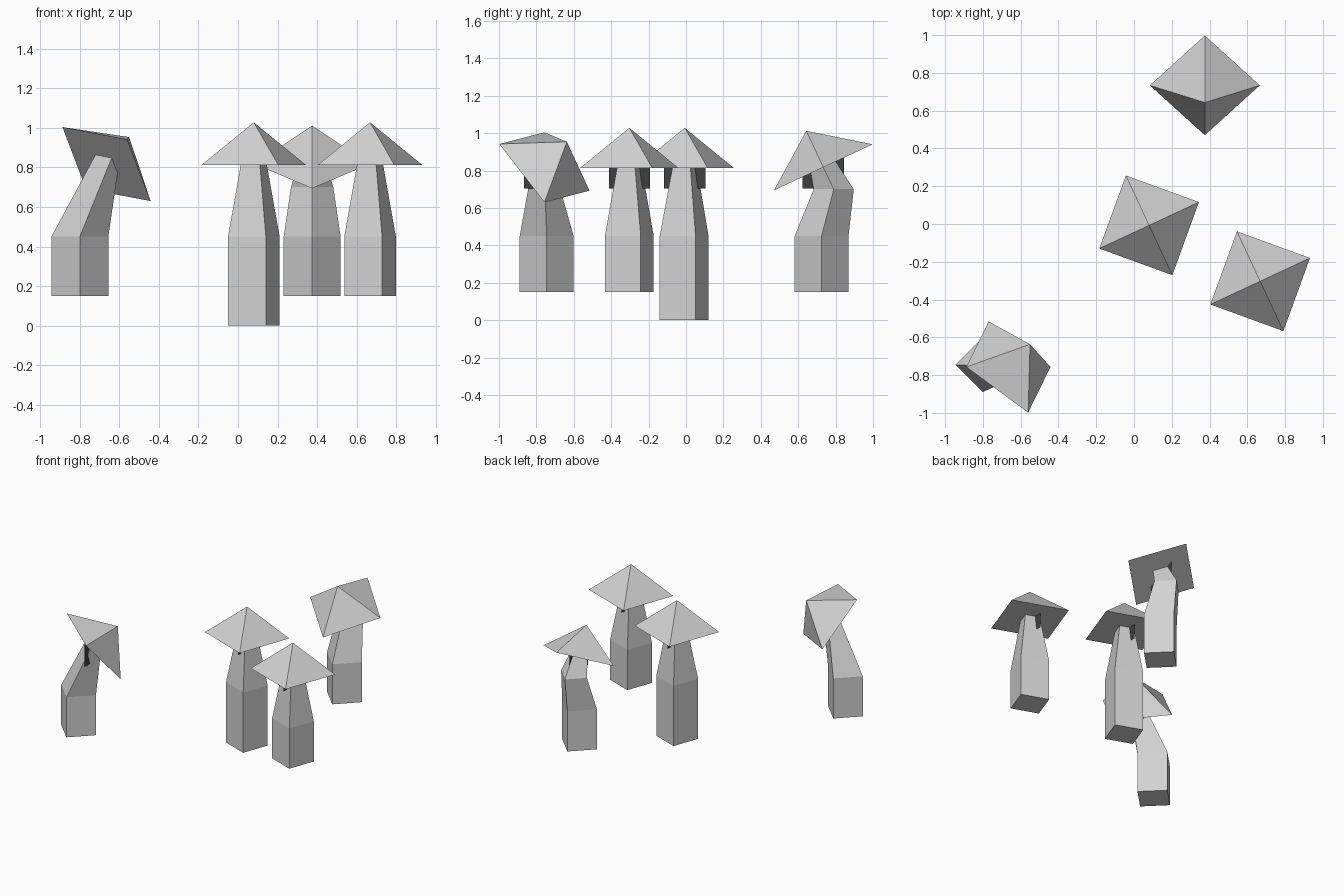
import bpy
import bmesh
from math import radians, cos, sin, pi
from mathutils import Vector, Euler

cube = bpy.data.objects.get("Cube")
if cube:
    bpy.data.objects.remove(cube)


def make_material(name, value):
    mat = bpy.data.materials.new(name)
    mat.use_nodes = True
    colour = (value, value, value, 1)
    mat.diffuse_color = colour
    mat.node_tree.nodes["Principled BSDF"].inputs["Base Color"].default_value = colour
    return mat


pale_grey = make_material("pale_grey", 0.65)
dark_grey = make_material("dark_grey", 0.05)


def finish(bm, name, mat, fix_normals=True):
    if fix_normals:
        bmesh.ops.recalc_face_normals(bm, faces=bm.faces[:])
    mesh = bpy.data.meshes.new(name)
    bm.to_mesh(mesh)
    bm.free()
    mesh.materials.append(mat)
    bpy.context.collection.objects.link(bpy.data.objects.new(name, mesh))


def ring(bm, centre, radius, rotation):
    """Square ring of four corner vertices."""
    corners = [Vector((cos(i * pi / 2), sin(i * pi / 2), 0)) * radius for i in range(4)]
    return [bm.verts.new(Vector(centre) + rotation @ c) for c in corners]


def make_stem(name, sections):
    """Loft square sections, closed at the foot."""
    bm = bmesh.new()
    rings = [ring(bm, *s) for s in sections]
    for low, high in zip(rings, rings[1:]):
        for i in range(4):
            j = (i + 1) % 4
            bm.faces.new((low[i], low[j], high[j], high[i]))
    bm.faces.new(rings[0][::-1])
    finish(bm, name, pale_grey)


def make_cap(name, centre, rotation):
    """Four-sided pyramid with a flat underside."""
    bm = bmesh.new()
    base = ring(bm, centre, 0.291, rotation)
    tip = bm.verts.new(Vector(centre) + rotation @ Vector((0, 0, 0.215)))
    for i in range(4):
        bm.faces.new((base[i], base[(i + 1) % 4], tip))
    bm.faces.new(base[::-1])
    finish(bm, name, pale_grey)


def make_gill(name, centre):
    """Thin upright sheet under the cap."""
    bm = bmesh.new()
    x, y, _ = centre
    outline = [(-0.11, 0.705), (0.11, 0.705), (0.11, 0.875), (-0.11, 0.875)]
    bm.faces.new([bm.verts.new((x, y + dy, z)) for dy, z in outline])
    finish(bm, name, dark_grey, False)


def make_mushroom(label, foot, foot_z, cap, tilt, bend=None):
    rotation = Euler([radians(a) for a in tilt]).to_matrix()
    upright = Euler((0, 0, radians(tilt[2]))).to_matrix()
    sections = [((*foot, foot_z), 0.144, upright), ((*foot, 0.45), 0.144, upright)]
    if bend:
        sections.append((bend, 0.107, upright))
    sections.append((cap, 0.073, rotation))
    make_stem(label + "_stem", sections)
    make_cap(label + "_cap", cap, rotation)
    make_gill(label + "_gill", cap)


make_mushroom("centre", (0.08, -0.01), 0, (0.08, -0.007, 0.813), (0, 0, 25))
make_mushroom("left", (0.668, -0.303), 0.15, (0.668, -0.303, 0.813), (0, 0, 25))
make_mushroom("back", (0.375, 0.725), 0.15, (0.375, 0.734, 0.817), (25, 0, 0),
              bend=(0.375, 0.79, 0.70))
make_mushroom("right", (-0.80, -0.745), 0.15, (-0.665, -0.757, 0.817), (-34, 40, 0))
